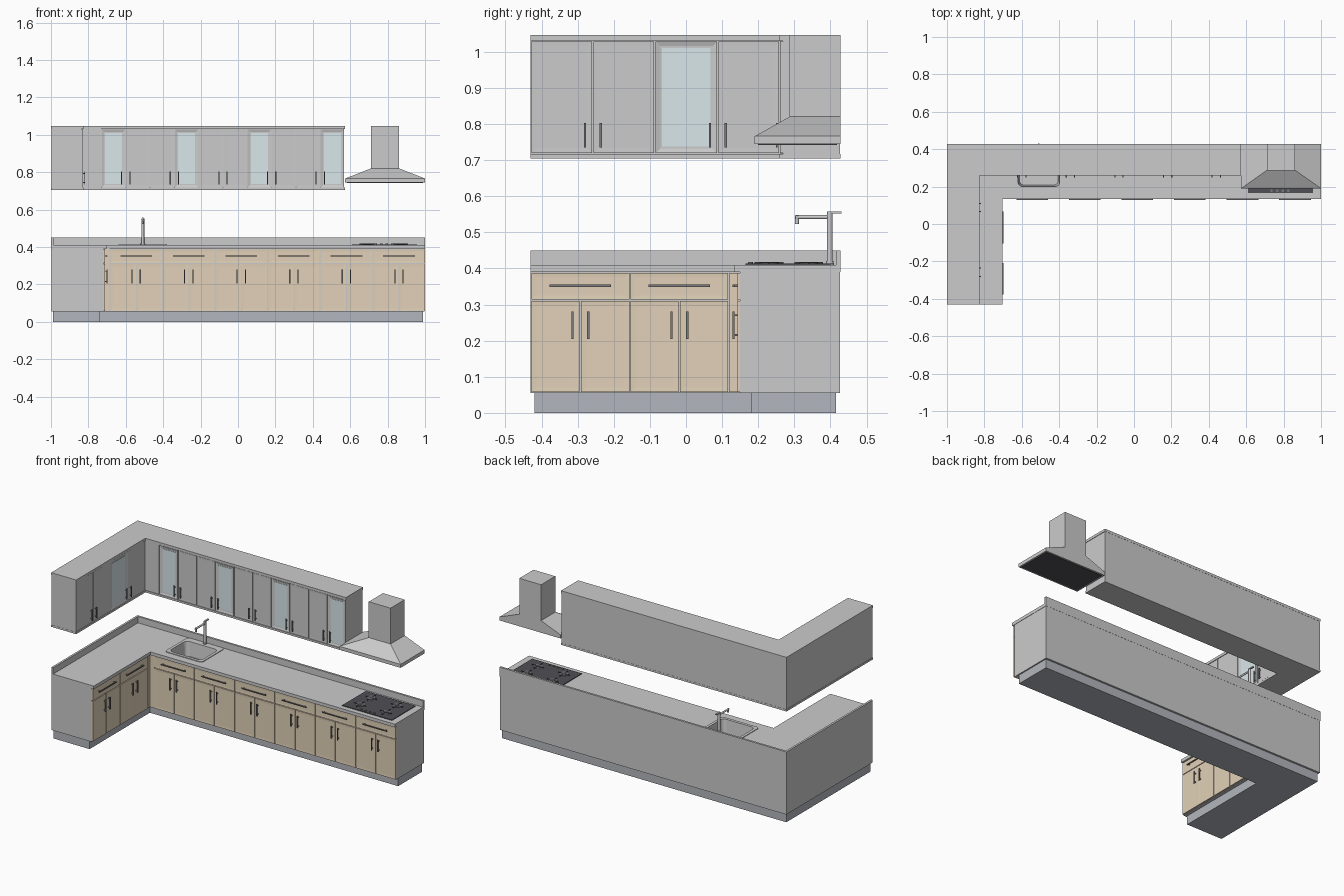
import bpy, bmesh, math
from mathutils import Vector

if "Cube" in bpy.data.objects:
    bpy.data.objects.remove(bpy.data.objects["Cube"])


def mat(name, rgb):
    m = bpy.data.materials.new(name)
    m.diffuse_color = (*rgb, 1)
    m.use_nodes = True
    m.node_tree.nodes["Principled BSDF"].inputs["Base Color"].default_value = m.diffuse_color
    return m


WOOD = mat("wood", (0.76, 0.64, 0.48))
STONE = mat("stone", (0.82, 0.82, 0.80))
PLINTH = mat("plinth_grey", (0.45, 0.47, 0.51))
GLASS = mat("glass", (0.70, 0.80, 0.83))
DARK = mat("dark", (0.08, 0.08, 0.09))
METAL = mat("handle_metal", (0.20, 0.20, 0.21))


def finish(name, bm, m=None):
    bmesh.ops.recalc_face_normals(bm, faces=bm.faces)
    me = bpy.data.meshes.new(name)
    bm.to_mesh(me)
    bm.free()
    ob = bpy.data.objects.new(name, me)
    bpy.context.collection.objects.link(ob)
    if m:
        me.materials.append(m)
    return ob


def add_box(bm, a, b):
    vs = bmesh.ops.create_cube(bm, size=1)["verts"]
    for v in vs:
        v.co = Vector([(a[i] + b[i]) / 2 + v.co[i] * abs(b[i] - a[i]) for i in range(3)])


def box(name, a, b, m=None):
    bm = bmesh.new()
    add_box(bm, a, b)
    return finish(name, bm, m)


def prism(name, pts, z0, z1, m=None):
    bm = bmesh.new()
    f = bm.faces.new([bm.verts.new((x, y, z0)) for x, y in pts])
    top = bmesh.ops.extrude_face_region(bm, geom=[f])["geom"]
    bmesh.ops.translate(bm, vec=(0, 0, z1 - z0), verts=[v for v in top if isinstance(v, bmesh.types.BMVert)])
    return finish(name, bm, m)


def ell(x0, y0, x1, y1, xi, yi):
    """L-shaped outline: back run up to x1, left run down to y0, inner corner (xi, yi)."""
    return [(x0, y0), (xi, y0), (xi, yi), (x1, yi), (x1, y1), (x0, y1)]


def tube(name, a, b, r, m=None, n=20):
    a, b = Vector(a), Vector(b)
    bm = bmesh.new()
    bmesh.ops.create_cone(bm, cap_ends=True, segments=n, radius1=r, radius2=r, depth=(b - a).length)
    for f in bm.faces:
        f.smooth = len(f.verts) == 4
    rot = Vector((0, 0, 1)).rotation_difference(b - a).to_matrix()
    for v in bm.verts:
        v.co = rot @ v.co + (a + b) / 2
    return finish(name, bm, m)


def loft(name, rings, m=None, cap_first=False):
    bm = bmesh.new()
    loops = [[bm.verts.new(p) for p in r] for r in rings]
    n = len(loops[0])
    for l0, l1 in zip(loops, loops[1:]):
        for i in range(n):
            bm.faces.new((l0[i], l0[(i + 1) % n], l1[(i + 1) % n], l1[i]))
    bm.faces.new(loops[-1])
    if cap_first:
        bm.faces.new(loops[0][::-1])
    return finish(name, bm, m)


# A run maps (u along the wall, d outward from the door plane, z) to the world
def back_run(front):
    return lambda u, d, z: (u, front - d, z)


def left_run(front):
    return lambda u, d, z: (front + d, u, z)


def panel(name, run, u0, u1, z0, z1, m=None, rim=0.02, depth=0.0008, thick=0.008, gap=0.002):
    bm = bmesh.new()
    add_box(bm, run(u0 + gap, -thick, z0 + gap), run(u1 - gap, 0, z1 - gap))
    out = Vector(run(0, 1, 0)) - Vector(run(0, 0, 0))
    bmesh.ops.recalc_face_normals(bm, faces=bm.faces)
    face = [f for f in bm.faces if f.normal.dot(out) > 0.9]
    bmesh.ops.inset_region(bm, faces=face, thickness=rim, depth=-depth)
    return finish(name, bm, m)


def handle(name, run, u, z, length, upright=True, out=0.013, w=0.003):
    bm = bmesh.new()
    h = length / 2

    def part(s0, s1, d0, d1):
        if upright:
            add_box(bm, run(u - w, d0, z + s0), run(u + w, d1, z + s1))
        else:
            add_box(bm, run(u + s0, d0, z - w), run(u + s1, d1, z + w))
    part(-h, h, out - 0.005, out)
    for s in (-h + 0.008, h - 0.013):
        part(s, s + 0.005, -0.001, out - 0.005)
    return finish(name, bm, METAL)


# Base carcass, plinth, worktop and splashback
carcass = prism("base_carcass", ell(-0.998, -0.43, 0.998, 0.427, -0.72, 0.15), 0.055, 0.39)
prism("plinth", ell(-0.99, -0.42, 0.99, 0.415, -0.74, 0.18), 0, 0.055, PLINTH)
worktop = prism("worktop", ell(-1, -0.43, 1, 0.428, -0.704, 0.134), 0.39, 0.41, STONE)
prism("splashback", ell(-1, -0.43, 1, 0.428, -0.987, 0.415), 0.41, 0.45, STONE)

# Base drawers, doors and handles
back, left = back_run(0.142), left_run(-0.712)
units = [(back, -0.685 + i * 0.281, -0.685 + (i + 1) * 0.281) for i in range(6)]
units += [(left, -0.43, -0.155), (left, -0.155, 0.118)]
for i, (run, u0, u1) in enumerate(units):
    c = (u0 + u1) / 2
    panel(f"drawer_{i}", run, u0, u1, 0.312, 0.389, WOOD, rim=0.016)
    handle(f"drawer_handle_{i}", run, c, 0.352, 0.17, upright=False)
    for s, (a, b) in ((-1, (u0, c)), (1, (c, u1))):
        panel(f"base_door_{i}_{s}", run, a, b, 0.056, 0.312, WOOD)
        handle(f"base_handle_{i}_{s}", run, c + s * 0.022, 0.243, 0.076)
box("corner_filler_back", (-0.72, 0.142, 0.058), (-0.686, 0.15, 0.388), WOOD)
box("corner_filler_left", (-0.72, 0.119, 0.058), (-0.712, 0.15, 0.388), WOOD)

# Wall carcass with crown and bottom rail
prism("wall_carcass", ell(-0.998, -0.43, 0.568, 0.427, -0.836, 0.268), 0.71, 1.04)
for nm, z0, z1 in (("crown", 1.03, 1.046), ("bottom_rail", 0.705, 0.717)):
    prism(nm, ell(-1, -0.431, 0.571, 0.428, -0.826, 0.258), z0, z1)

# Wall doors: (run, start, end, is glass, handle side)
wback, wleft = back_run(0.26), left_run(-0.828)
glass = {0, 3, 6, 9}
doors = [(wback, 0.44 - i * 0.13, 0.57 - i * 0.13, i in glass, -1 if i % 2 == 0 else 1) for i in range(10)]
ys = (-0.43, -0.258, -0.086, 0.088, 0.26)
doors += [(wleft, ys[i], ys[i + 1], i == 2, 1 if i % 2 == 0 else -1) for i in range(4)]
for i, (run, u0, u1, is_glass, side) in enumerate(doors):
    panel(f"wall_door_{i}", run, u0, u1, 0.717, 1.03, rim=0.018, depth=0.004 if is_glass else 0.0005)
    if is_glass:
        box(f"glass_pane_{i}", run(u0 + 0.02, -0.0045, 0.737), run(u1 - 0.02, -0.002, 1.01), GLASS)
    u = u1 - 0.022 if side > 0 else u0 + 0.022
    handle(f"wall_handle_{i}", run, u, 0.769, 0.068, out=0.011)
box("wall_corner_filler", (-0.835, 0.26, 0.718), (-0.732, 0.268, 1.03))


# Extractor hood
def rect(x0, x1, y0, y1, z):
    return [(x0, y0, z), (x1, y0, z), (x1, y1, z), (x0, y1, z)]


wide, narrow = (0.573, 1, 0.19, 0.428), (0.71, 0.862, 0.287, 0.428)
loft("hood", [rect(*wide, 0.744), rect(*wide, 0.766), rect(*narrow, 0.82), rect(*narrow, 1.046)], cap_first=True)
box("hood_filter", (0.583, 0.2, 0.742), (0.99, 0.418, 0.746), DARK)

# Hob with burners, pan supports and knobs
box("hob", (0.61, 0.165, 0.409), (0.957, 0.4, 0.414), DARK)
for i, (x, y) in enumerate(((0.69, 0.23), (0.69, 0.34), (0.87, 0.23), (0.87, 0.34))):
    tube(f"burner_{i}", (x, y, 0.413), (x, y, 0.4165), 0.026, METAL)
    tube(f"burner_cap_{i}", (x, y, 0.416), (x, y, 0.418), 0.014, DARK)
    box(f"pan_support_{i}_a", (x - 0.04, y - 0.002, 0.413), (x + 0.04, y + 0.002, 0.418), DARK)
    box(f"pan_support_{i}_b", (x - 0.002, y - 0.04, 0.413), (x + 0.002, y + 0.04, 0.418), DARK)
for i in range(4):
    x = 0.735 + i * 0.03
    tube(f"hob_knob_{i}", (x, 0.178, 0.413), (x, 0.178, 0.418), 0.007, METAL)


# Sink: opening cut through worktop and carcass, then lofted bowl
def rounded(x0, x1, y0, y1, r, z, n=5):
    pts = []
    for k, (cx, cy) in enumerate(((x1 - r, y1 - r), (x0 + r, y1 - r), (x0 + r, y0 + r), (x1 - r, y0 + r))):
        for j in range(n + 1):
            a = math.pi / 2 * (k + j / n)
            pts.append((cx + r * math.cos(a), cy + r * math.sin(a), z))
    return pts


cutter = box("sink_cutter", (-0.628, 0.192, 0.31), (-0.389, 0.378, 0.5))
cutter.hide_render = True
cutter.hide_viewport = True
for ob in (carcass, worktop):
    mod = ob.modifiers.new("sink_opening", "BOOLEAN")
    mod.object, mod.operation, mod.solver = cutter, "DIFFERENCE", "EXACT"
rim, bowl = (-0.638, -0.38, 0.182, 0.41), (-0.62, -0.397, 0.2, 0.37)
loft("sink", [rounded(*rim, 0.02, 0.409), rounded(*rim, 0.02, 0.414), rounded(*bowl, 0.025, 0.414),
              rounded(-0.612, -0.405, 0.208, 0.362, 0.025, 0.325)])
tube("sink_drain", (-0.509, 0.285, 0.324), (-0.509, 0.285, 0.328), 0.018, METAL)

# Tap
tx, ty = -0.509, 0.398
tube("tap_base", (tx, ty, 0.412), (tx, ty, 0.42), 0.011)
tube("tap_column", (tx, ty, 0.412), (tx, ty, 0.553), 0.008)
tube("tap_arm", (tx, ty, 0.542), (tx, 0.303, 0.542), 0.0055)
tube("tap_spout", (tx, 0.307, 0.547), (tx, 0.307, 0.523), 0.0055)
box("tap_lever", (tx - 0.005, 0.39, 0.552), (tx + 0.005, 0.431, 0.558))
